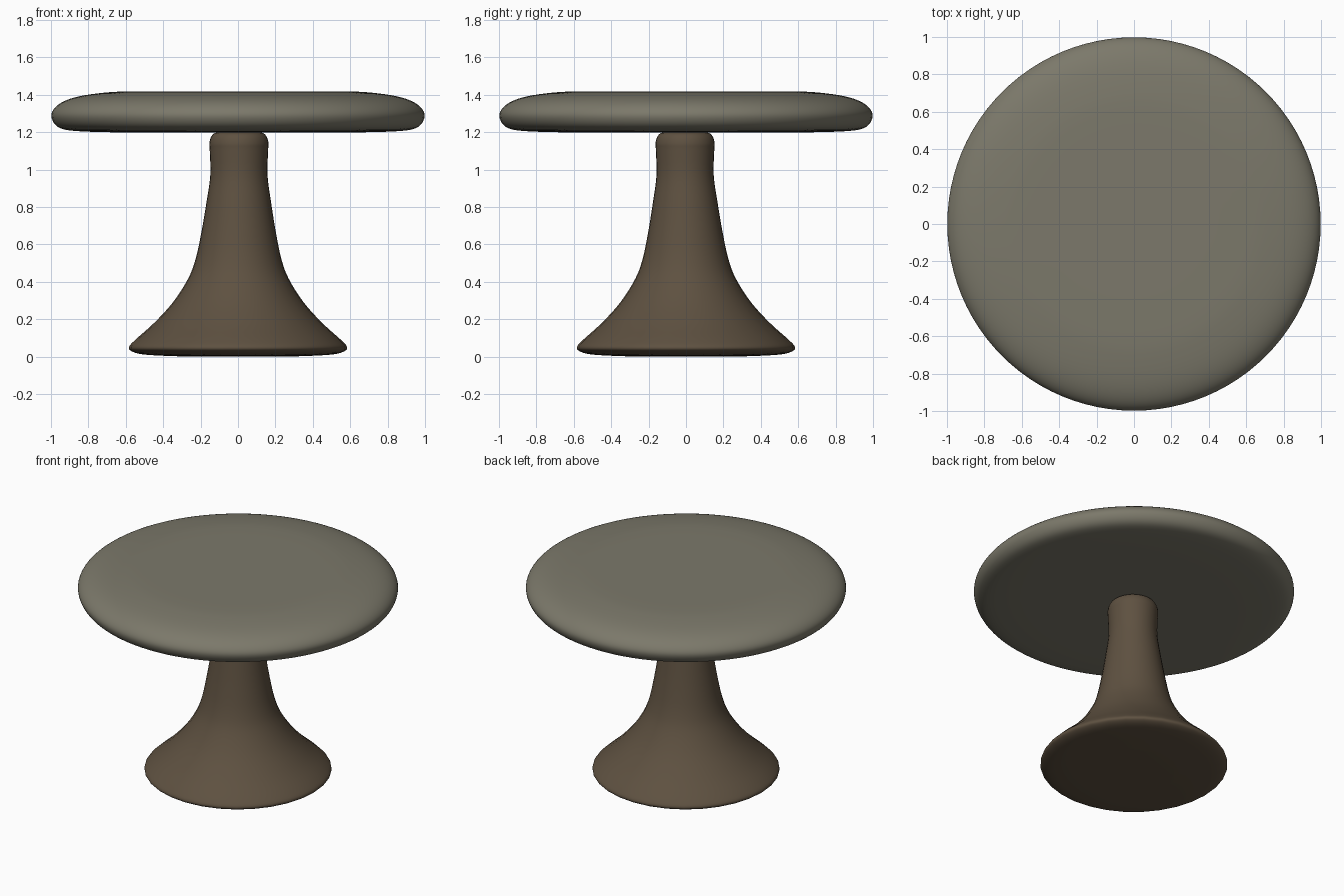
import bpy, bmesh, math
from mathutils import Vector

if "Cube" in bpy.data.objects:
    bpy.data.objects.remove(bpy.data.objects["Cube"])


def smooth_profile(pts, steps=4):
    """Catmull-Rom curve through (radius, height) points."""
    p = [Vector(q) for q in [pts[0]] + pts + [pts[-1]]]
    out = []
    for a, b, c, d in zip(p, p[1:], p[2:], p[3:]):
        for i in range(steps):
            t = i / steps
            out.append(0.5 * (2 * b + (c - a) * t + (2 * a - 5 * b + 4 * c - d) * t * t
                              + (3 * b - a - 3 * c + d) * t ** 3))
    return out + [p[-1]]


def lathe(name, pts, segments, color, lean=0.0):
    bm = bmesh.new()
    rings = []
    for r, z in smooth_profile(pts):
        s = lean * min(1, max(0, z))
        rings.append([bm.verts.new((r * math.cos(a) + s, r * math.sin(a) - s, z))
                      for a in (2 * math.pi * i / segments for i in range(segments))])
    for lo, hi in zip(rings, rings[1:]):
        for i in range(segments):
            j = (i + 1) % segments
            bm.faces.new((lo[i], lo[j], hi[j], hi[i]))
    bm.faces.new(rings[0][::-1])
    bm.faces.new(rings[-1])
    bmesh.ops.recalc_face_normals(bm, faces=bm.faces)
    me = bpy.data.meshes.new(name)
    bm.to_mesh(me)
    bm.free()
    for f in me.polygons:
        f.use_smooth = True
    mat = bpy.data.materials.new(name + "_colour")
    mat.diffuse_color = color
    mat.use_nodes = True
    mat.node_tree.nodes["Principled BSDF"].inputs["Base Color"].default_value = mat.diffuse_color
    me.materials.append(mat)
    ob = bpy.data.objects.new(name, me)
    bpy.context.collection.objects.link(ob)
    return ob


# Round table top with a soft, lopsided edge
lathe("table_top",
      [(0.3, 1.198), (0.6, 1.199), (0.8, 1.203), (0.92, 1.213), (0.975, 1.238),
       (0.998, 1.287), (0.98, 1.33), (0.93, 1.366), (0.85, 1.392), (0.73, 1.41),
       (0.6, 1.418), (0.3, 1.419)],
      96, (0.20, 0.19, 0.145, 1))

# Flared pedestal, leaning very slightly toward the front right
lathe("pedestal",
      [(0.25, 0.0), (0.42, 0.006), (0.52, 0.014), (0.57, 0.03), (0.583, 0.052),
       (0.55, 0.09), (0.45, 0.18), (0.35, 0.29), (0.27, 0.415), (0.23, 0.52),
       (0.20, 0.66), (0.172, 0.83), (0.153, 0.97), (0.156, 1.1), (0.158, 1.14),
       (0.149, 1.175), (0.13, 1.195), (0.10, 1.2)],
      32, (0.112, 0.082, 0.052, 1), lean=0.005)
